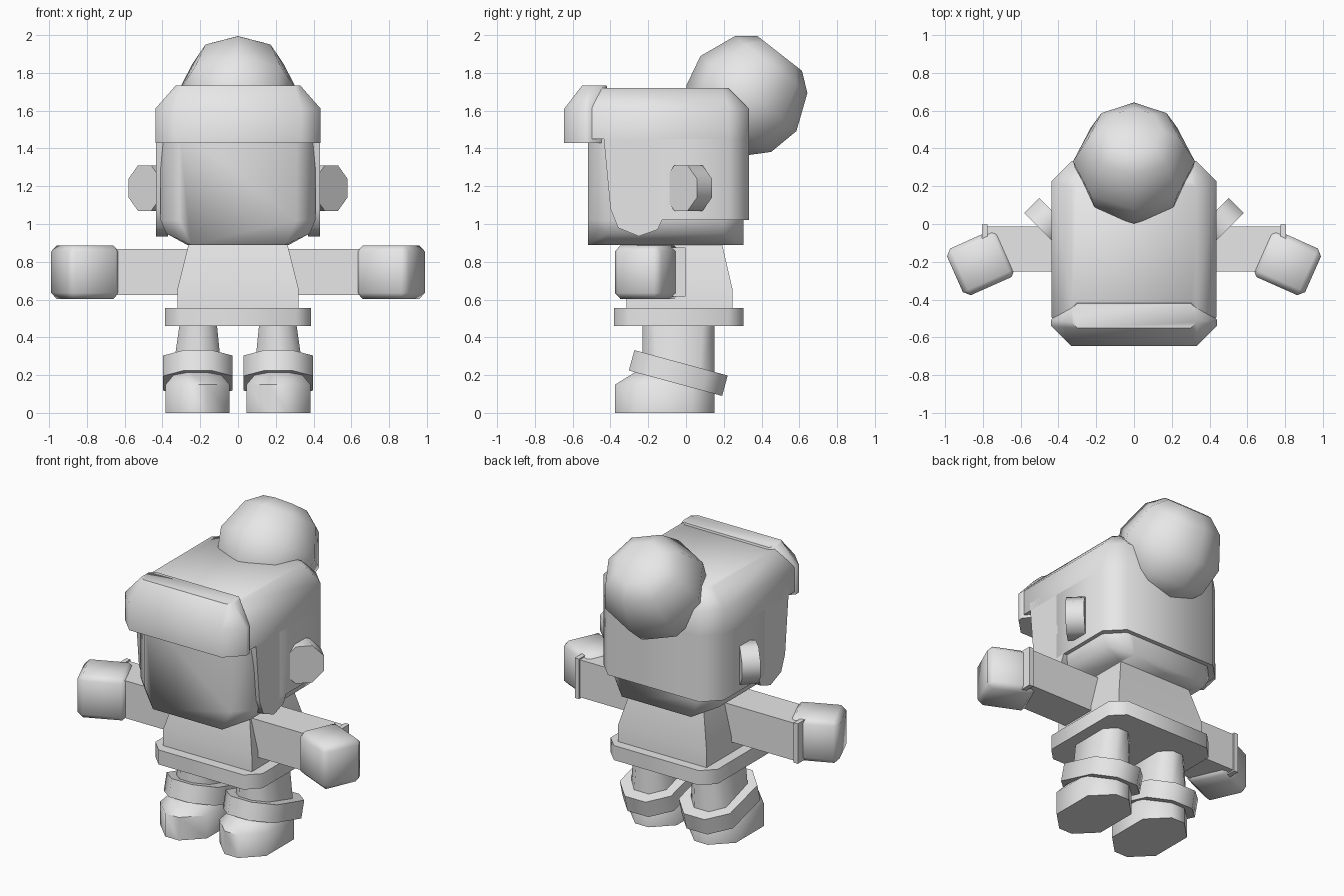
import bpy, bmesh
from math import sin, cos, radians, tau
from mathutils import Vector, Matrix

if "Cube" in bpy.data.objects:
    bpy.data.objects.remove(bpy.data.objects["Cube"], do_unlink=True)

grey = bpy.data.materials.new("plain_grey")
grey.use_nodes = True
grey.diffuse_color = (0.8, 0.8, 0.8, 1)
grey.node_tree.nodes["Principled BSDF"].inputs["Base Color"].default_value = grey.diffuse_color


def hull(name, points, matrix=Matrix(), bevel=0):
    """Convex part around the given points."""
    bm = bmesh.new()
    for p in points:
        bm.verts.new(matrix @ Vector(p))
    res = bmesh.ops.convex_hull(bm, input=bm.verts[:])
    loose = {v for v in res["geom_interior"] + res["geom_unused"] if isinstance(v, bmesh.types.BMVert)}
    bmesh.ops.delete(bm, geom=list(loose), context='VERTS')
    bmesh.ops.dissolve_limit(bm, angle_limit=radians(1), verts=bm.verts[:], edges=bm.edges[:])
    if bevel:
        bmesh.ops.bevel(bm, geom=bm.edges[:], offset=bevel, segments=1, profile=0.5, affect='EDGES')
    bmesh.ops.recalc_face_normals(bm, faces=bm.faces[:])
    mesh = bpy.data.meshes.new(name)
    bm.to_mesh(mesh)
    bm.free()
    mesh.materials.append(grey)
    ob = bpy.data.objects.new(name, mesh)
    bpy.context.collection.objects.link(ob)
    bpy.ops.object.select_all(action='DESELECT')
    ob.select_set(True)
    bpy.context.view_layer.objects.active = ob
    bpy.ops.object.shade_smooth_by_angle(angle=radians(50))
    return ob


def layer(z, x0, x1, y0, y1, c=0):
    """Rectangle at height z with corners cut by c."""
    pts = []
    for x, dx in ((x0, c), (x1, -c)):
        for y, dy in ((y0, c), (y1, -c)):
            pts += [(x + dx, y, z), (x, y + dy, z)]
    return pts


def ring(centre, u, v, radius, n=8, phase=0):
    return [centre + radius * (u * cos(phase + tau * k / n) + v * sin(phase + tau * k / n)) for k in range(n)]


def mirrored(points):
    return [(s * x, y, z) for x, y, z in points for s in (-1, 1)]


# Head: rounded corners and a tapered chin
end = [(0.31, 1.5), (0.31, 1.02), (0.25, 0.89)]
middle = [(0.41, 1.5), (0.41, 1.02), (0.38, 0.95), (0.27, 0.89)]
head = [(x, y, z) for y in (-0.52, 0.305) for x, z in end]
head += [(x, y, z) for y in (-0.42, 0.2) for x, z in middle]
hull("head", mirrored(head))

# Hat: crown, back, and thick front brim
W = 0.435
hull("hat_crown", layer(1.45, -W, W, -0.6, 0.333, 0.105) + layer(1.61, -W, W, -0.6, 0.333, 0.105)
     + layer(1.72, -0.33, 0.33, -0.495, 0.225, 0.03))
hull("hat_back", layer(1.02, -W, W, -0.3, 0.333, 0.105) + layer(1.45, -W, W, -0.3, 0.333, 0.105))
hull("hat_brim", layer(1.43, -0.438, 0.438, -0.645, -0.4, 0.105) + layer(1.61, -0.438, 0.438, -0.645, -0.4, 0.105)
     + layer(1.733, -0.33, 0.33, -0.55, -0.42, 0.03))

# Bobble on the back corner of the hat
tilt = radians(52)
axis = Vector((0, cos(tilt), sin(tilt)))
side = Vector((1, 0, 0))
up = axis.cross(side)
middle_point = Vector((0, 0.32, 1.677))
bobble = []
for a in map(radians, (27.5, 49, 87, 118, 150)):
    bobble += ring(middle_point + axis * 0.323 * cos(a), side, up, 0.323 * sin(a))
hull("hat_bobble", bobble)

# Torso and skirt
hull("torso", layer(0.5, -0.32, 0.32, -0.315, 0.245) + layer(0.66, -0.32, 0.32, -0.315, 0.245)
     + layer(0.92, -0.255, 0.255, -0.25, 0.185))
hull("skirt", [p for z in (0.46, 0.555) for p in layer(z, -0.387, 0.387, -0.38, 0.305, 0.08)])

flap = [(-0.44, 1.5), (-0.4, 1.08), (-0.36, 0.98), (-0.25, 0.935), (-0.15, 0.97), (-0.1, 1.08), (-0.1, 1.5)]

for s, word in ((1, "left"), (-1, "right")):
    flip = Matrix.Diagonal((s, 1, 1, 1))

    # Hat ear flap
    hull(word + "_hat_flap", [(x, y, z) for x in (0.37, W) for y, z in flap], flip)

    # Ear: eight-sided disc turned outward
    normal = Vector((1, -1, 0)).normalized()
    along = Vector((1, 1, 0)).normalized()
    ear = []
    for d in (-0.056, 0.056):
        ear += ring(Vector((0.455, 0.013, 1.19)) + normal * d, along, Vector((0, 0, 1)), 0.13, phase=tau / 16)
    hull(word + "_ear", ear, flip)

    # Arm, sleeve end and mitten
    hull(word + "_arm", [p for z in (0.624, 0.868) for p in layer(z, 0.2, 0.79, -0.25, -0.012)], flip)
    hull(word + "_sleeve_end", [p for z in (0.615, 0.876) for p in layer(z, 0.775, 0.805, -0.26, -0.003)], flip)
    turn = flip @ Matrix.Translation((0.81, -0.205, 0.745)) @ Matrix.Rotation(radians(-24), 4, 'Z')
    hull(word + "_mitten", [p for z in (-0.142, 0.142) for p in layer(z, -0.15, 0.15, -0.135, 0.135)],
         turn, bevel=0.032)

    # Leg, tilted boot cuff and boot
    hull(word + "_leg", layer(0.15, 0.08, 0.355, -0.23, 0.15, 0.08) + layer(0.5, 0.115, 0.305, -0.23, 0.15, 0.06), flip)
    lean = flip @ Matrix.Translation((0.213, -0.041, 0.211)) @ Matrix.Rotation(radians(-15.2), 4, 'X')
    hull(word + "_boot_cuff", [p for z in (-0.056, 0.056) for p in layer(z, -0.185, 0.185, -0.256, 0.256, 0.11)], lean)
    hull(word + "_boot", layer(0, 0.045, 0.383, -0.375, 0.15, 0.12) + layer(0.15, 0.045, 0.383, -0.375, 0.15, 0.12)
         + layer(0.215, 0.1, 0.33, -0.27, 0.1, 0.07), flip)
